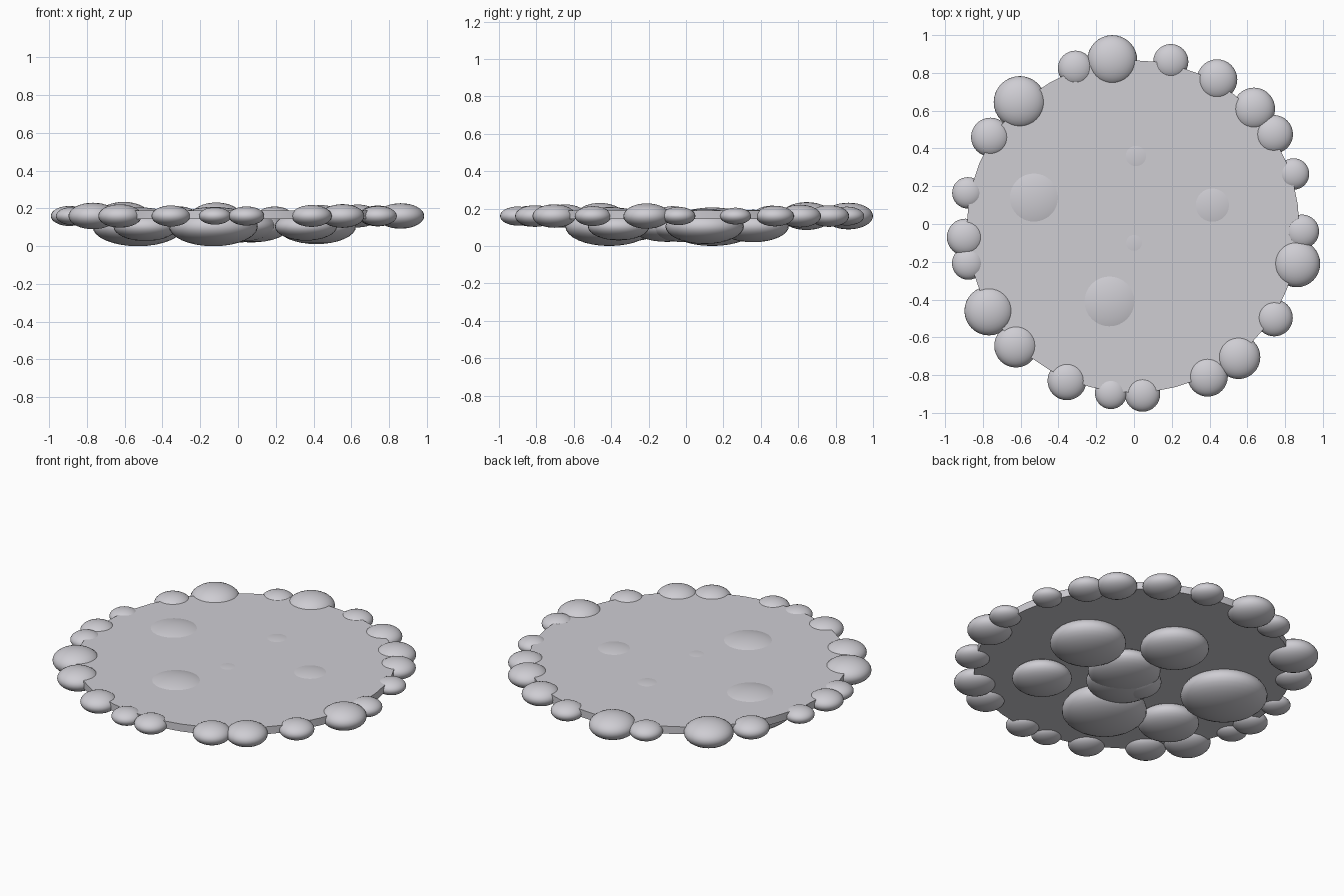
import bpy

grey = bpy.data.materials.new("pale_cloud_grey")
grey.diffuse_color = (0.62, 0.61, 0.65, 1)


def finish(name):
    ob = bpy.context.object
    ob.name = name
    ob.data.materials.append(grey)
    bpy.ops.object.shade_smooth_by_angle()


def puff(name, x, y, z, r, h):
    """Flattened smooth ball."""
    bpy.ops.mesh.primitive_uv_sphere_add(segments=32, ring_count=16, radius=1, location=(x, y, z))
    bpy.context.object.scale = (r, r, h)
    bpy.ops.object.transform_apply(location=False, rotation=False, scale=True)
    finish(name)


# Flat platform
bpy.ops.mesh.primitive_cylinder_add(vertices=48, radius=0.88, depth=0.045,
                                    location=(-0.005, -0.013, 0.1675))
finish("platform")

# Puffs around the rim: x, y, radius
rim = [(0.89, -0.04, 0.09), (0.845, 0.265, 0.083), (0.74, 0.475, 0.102), (0.635, 0.61, 0.112),
       (0.44, 0.765, 0.107), (0.195, 0.86, 0.093), (-0.115, 0.868, 0.132), (-0.31, 0.825, 0.093),
       (-0.605, 0.645, 0.138), (-0.76, 0.46, 0.103), (-0.88, 0.165, 0.083), (-0.893, -0.07, 0.098),
       (-0.877, -0.208, 0.087), (-0.768, -0.46, 0.13), (-0.625, -0.645, 0.115),
       (-0.355, -0.83, 0.103), (-0.122, -0.895, 0.085), (0.045, -0.9, 0.094),
       (0.39, -0.807, 0.107), (0.553, -0.705, 0.116), (0.743, -0.497, 0.098),
       (0.861, -0.21, 0.125)]
for i, (x, y, r) in enumerate(rim):
    puff(f"rim_puff_{i + 1}", x, y, 0.16, r, r * 0.54)

# Larger puffs below, some breaking through the top: x, y, radius, centre height, half height
under = [(-0.53, 0.14, 0.24, 0.103, 0.103), (0.415, 0.10, 0.21, 0.105, 0.094),
         (-0.13, -0.41, 0.235, 0.104, 0.104), (0.01, 0.36, 0.19, 0.107, 0.087),
         (0.0, -0.10, 0.20, 0.107, 0.085), (0.07, 0.0, 0.20, 0.1, 0.08),
         (0.36, -0.36, 0.165, 0.105, 0.075), (-0.49, -0.29, 0.17, 0.105, 0.078),
         (-0.07, -0.05, 0.13, 0.10, 0.075)]
for i, (x, y, r, z, h) in enumerate(under):
    puff(f"under_puff_{i + 1}", x, y, z, r, h)
